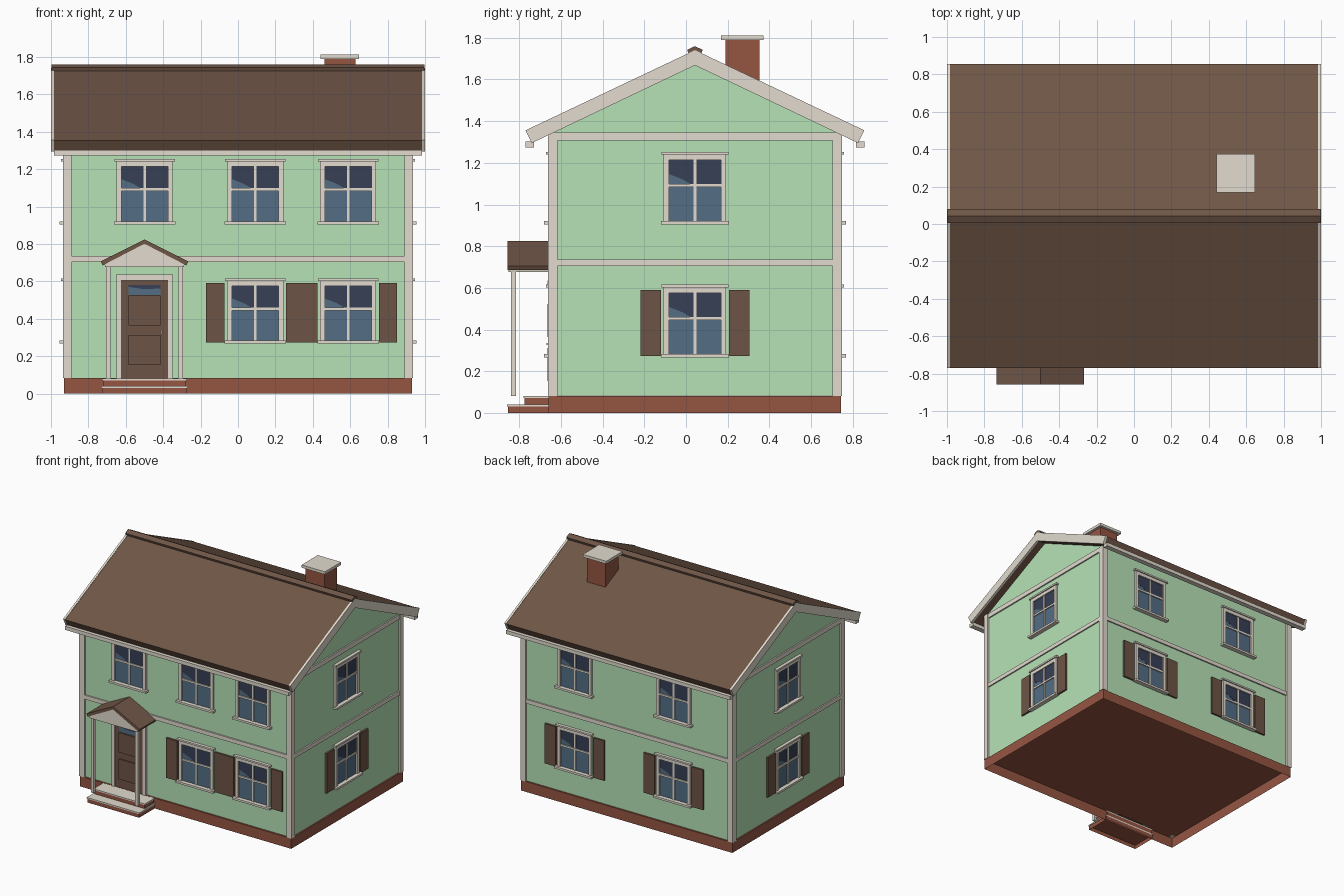
import bpy, bmesh, math
from mathutils import Matrix, Vector

if "Cube" in bpy.data.objects:
    bpy.data.objects.remove(bpy.data.objects["Cube"])


def material(name, rgb):
    m = bpy.data.materials.new(name)
    m.diffuse_color = (*rgb, 1)
    m.use_nodes = True
    m.node_tree.nodes["Principled BSDF"].inputs["Base Color"].default_value = m.diffuse_color
    return m


GREEN = material("wall green", (0.475, 0.765, 0.47))
TRIM = material("trim stone", (0.76, 0.71, 0.62))
ROOF = material("roof brown", (0.160, 0.093, 0.063))
BROWN = material("door brown", (0.152, 0.088, 0.060))
BRICK = material("brick red", (0.30, 0.092, 0.055))
BLUE = material("glass blue", (0.088, 0.155, 0.235))
NAVY = material("glass navy", (0.037, 0.05, 0.09))

CY = 0.043           # house centre in y
WX, WY = 0.92, 0.69  # wall half sizes


class Part:
    """Mesh built from prisms; local axes: u right, z up, d outward."""

    def __init__(self, name, angle=0, origin=(0, 0, 0)):
        self.name, self.bm, self.mats = name, bmesh.new(), []
        self.mx = Matrix.Translation(origin) @ Matrix.Rotation(math.radians(angle), 4, 'Z')

    def prism(self, pts, d0, d1, mat):
        if mat not in self.mats:
            self.mats.append(mat)
        a = [self.bm.verts.new(self.mx @ Vector((u, -d0, z))) for u, z in pts]
        b = [self.bm.verts.new(self.mx @ Vector((u, -d1, z))) for u, z in pts]
        n = len(pts)
        faces = [self.bm.faces.new(a), self.bm.faces.new(b[::-1])]
        for i in range(n):
            j = (i + 1) % n
            faces.append(self.bm.faces.new((a[j], a[i], b[i], b[j])))
        for f in faces:
            f.material_index = self.mats.index(mat)
        return self

    def box(self, u0, u1, z0, z1, d0, d1, mat):
        return self.prism([(u0, z0), (u1, z0), (u1, z1), (u0, z1)], d0, d1, mat)

    def done(self):
        bmesh.ops.recalc_face_normals(self.bm, faces=self.bm.faces)
        # parts standing on the ground are open underneath
        ground = [f for f in self.bm.faces if f.calc_center_median().z < 0.001]
        bmesh.ops.delete(self.bm, geom=ground, context='FACES')
        me = bpy.data.meshes.new(self.name)
        self.bm.to_mesh(me)
        self.bm.free()
        for m in self.mats:
            me.materials.append(m)
        ob = bpy.data.objects.new(self.name, me)
        bpy.context.collection.objects.link(ob)
        return ob


# Wall frames: rotation and a point on the wall surface
WALLS = {
    "front": (0, (0, CY - WY, 0)),
    "right": (90, (WX, CY, 0)),
    "back": (180, (0, CY + WY, 0)),
    "left": (-90, (-WX, CY, 0)),
}


def window(side, u, z, shutters):
    angle, origin = WALLS[side]
    p = Part(side + "_window", angle, origin)
    w, h = 0.124, 0.292
    # glass with a darker reflected area on top
    p.box(u - w, u + w, z, z + h, -0.01, 0.003, BLUE)
    p.prism([(u - w, z + h), (u - w, z + 0.225), (u - 0.06, z + 0.20), (u, z + 0.165),
             (u + w, z + 0.175), (u + w, z + h)], 0.003, 0.005, NAVY)
    # casing, head and sill
    for s in (-1, 1):
        a, b = sorted((u + s * w, u + s * 0.15))
        p.box(a, b, z, z + h, -0.01, 0.016, TRIM)
    p.box(u - 0.15, u + 0.15, z + h, z + h + 0.027, -0.01, 0.016, TRIM)
    p.box(u - 0.161, u + 0.161, z + h + 0.027, z + h + 0.040, -0.01, 0.025, TRIM)
    p.box(u - 0.164, u + 0.164, z - 0.016, z, -0.01, 0.035, TRIM)
    # glazing bars
    p.box(u - 0.007, u + 0.007, z, z + h, 0, 0.010, TRIM)
    p.box(u - w, u + w, z + 0.162, z + 0.177, 0, 0.012, TRIM)
    p.done()
    if shutters:
        q = Part(side + "_shutters", angle, origin)
        for s in (-1, 1):
            a, b = sorted((u + s * 0.164, u + s * 0.262))
            q.box(a, b, z - 0.010, z + 0.307, -0.01, 0.015, BROWN)
        q.done()


# Foundation and walls with gables
Part("foundation", 0, (0, CY, 0)).box(-0.93, 0.93, 0, 0.082, -0.702, 0.702, BRICK).done()
Part("walls", 90, (0, CY, 0)).prism(
    [(-WY, 0.083), (WY, 0.083), (WY, 1.35), (0, 1.69), (-WY, 1.35)], -WX, WX, GREEN).done()

# Corner boards
corner = Part("corner_boards", 0, (0, CY, 0))
for sx in (-1, 1):
    for sy in (-1, 1):
        a, b = sorted((sx * 0.889, sx * 0.935))
        c, d = sorted((sy * 0.659, sy * 0.705))
        corner.box(a, b, 0.082, 1.345, c, d, TRIM)
corner.done()

# Belt courses and gable bands
for side, (angle, origin) in WALLS.items():
    half = 0.889 if side in ("front", "back") else 0.659
    belt = Part(side + "_belt", angle, origin)
    belt.box(-half, half, 0.704, 0.736, -0.01, 0.011, TRIM)
    if side in ("left", "right"):
        belt.box(-half, half, 1.308, 1.345, -0.01, 0.011, TRIM)
    belt.done()

# Windows
for u in (-0.499, 0.092, 0.589):
    window("front", u, 0.921, False)
for u in (0.092, 0.589):
    window("front", u, 0.283, True)
for u in (-0.46, 0.41):
    window("back", u, 0.921, False)
    window("back", u, 0.283, True)
for side in ("left", "right"):
    window(side, 0, 0.921, False)
    window(side, 0, 0.283, True)


# Main roof, rake boards, ridge cap, gutters
def chevron(half, top, eave, inset, eave_low, low):
    return [(-half, eave), (0, top), (half, eave),
            (half - inset, eave_low), (0, low), (inset - half, eave_low)]


Part("roof", 90, (0, CY, 0)).prism(
    chevron(0.812, 1.738, 1.353, 0.028, 1.30, 1.675), -0.985, 0.985, ROOF).done()
rake = Part("rake_boards", 90, (0, CY, 0))
for a, b in ((-1.0, -0.983), (0.983, 1.0)):
    rake.prism(chevron(0.813, 1.741, 1.356, 0.03, 1.295, 1.668), a, b, TRIM)
rake.done()
Part("ridge_cap", 90, (0, CY, 0)).prism(
    chevron(0.037, 1.760, 1.742, 0.008, 1.720, 1.735), -0.998, 0.998, ROOF).done()
gutter = Part("gutters", 90, (0, CY, 0))
for s in (-1, 1):
    a, b = sorted((s * 0.772, s * 0.813))
    gutter.box(a, b, 1.273, 1.302, -0.985, 0.985, TRIM)
gutter.done()

# Chimney
Part("chimney").box(0.463, 0.627, 1.50, 1.792, -0.352, -0.19, BRICK).done()
Part("chimney_cap").box(0.441, 0.647, 1.790, 1.812, -0.373, -0.169, TRIM).done()

# Door on the front wall
DX = -0.5
door = Part("door", 0, (DX, CY - WY, 0))
door.box(-0.125, 0.125, 0.08, 0.605, -0.01, 0.008, BROWN)
door.box(-0.085, 0.085, 0.527, 0.580, 0.008, 0.012, BLUE)
door.prism([(-0.085, 0.580), (-0.085, 0.57), (0, 0.558), (0.085, 0.562), (0.085, 0.580)],
           0.012, 0.0135, NAVY)
for z0, z1 in ((0.365, 0.523), (0.152, 0.312)):
    door.box(-0.085, 0.085, z0, z1, 0.008, 0.018, BROWN)
door.box(0.086, 0.096, 0.325, 0.335, 0.008, 0.022, TRIM)
door.done()
casing = Part("door_casing", 0, (DX, CY - WY, 0))
for s in (-1, 1):
    a, b = sorted((s * 0.125, s * 0.15))
    casing.box(a, b, 0.08, 0.605, -0.01, 0.016, TRIM)
casing.box(-0.152, 0.152, 0.605, 0.636, -0.01, 0.018, TRIM)
casing.done()

# Porch posts, pediment and roof
posts = Part("porch_posts", 0, (DX, CY - WY, 0))
for s in (-1, 1):
    a, b = sorted((s * 0.182, s * 0.207))
    posts.box(a, b, 0.08, 0.68, 0.168, 0.193, TRIM)
posts.done()
Part("porch_pediment", 0, (DX, CY - WY, 0)).prism(
    [(-0.21, 0.676), (0.21, 0.676), (0.215, 0.698), (0, 0.806), (-0.215, 0.698)],
    -0.01, 0.205, TRIM).done()
Part("porch_roof", 0, (DX, CY - WY, 0)).prism(
    chevron(0.234, 0.824, 0.706, 0.010, 0.685, 0.801), -0.01, 0.21, ROOF).done()

# Entry steps with pale treads
steps = Part("steps", 0, (DX, CY - WY, 0))
for half, z, out in ((0.232, 0.0, 0.211), (0.226, 0.04, 0.133)):
    steps.box(-half + 0.004, half - 0.004, z, z + 0.031, 0, out - 0.004, BRICK)
    steps.box(-half, half, z + 0.031, z + 0.041, 0, out, TRIM)
steps.done()
